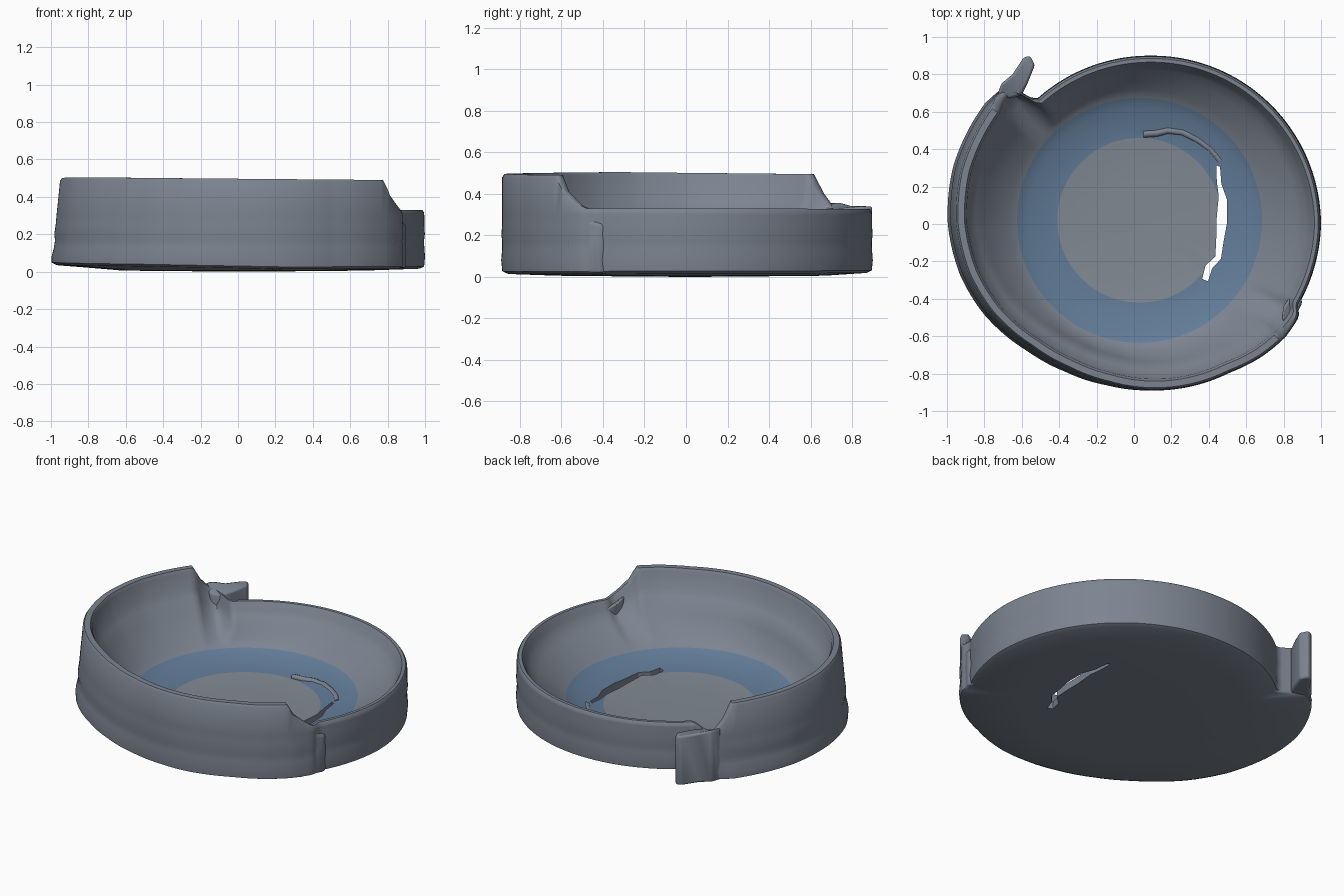
import bpy, bmesh, math
from mathutils import Vector

if "Cube" in bpy.data.objects:
    bpy.data.objects.remove(bpy.data.objects["Cube"])

N = 240
RIM_C, FLOOR_C = Vector((0.09, 0.0)), Vector((0.03, 0.02))

# angle in degrees -> outer radius, rim height and height of the lower edge
RADIUS = [(0, .91), (90, .90), (133, .905), (136, 1.07), (144, 1.10), (164, 1.105),
          (180, 1.09), (195, 1.06), (208, 1.02), (226, .95), (240, .915), (255, .895), (270, .89),
          (298, .90), (310, .925), (320, .94), (328, .935), (331, .90), (360, .91)]
HEIGHT = [(0, .33), (134, .325), (138, .34), (141, .40), (144, .495), (200, .505), (318.5, .49),
          (320.5, .42), (325, .36), (328, .33), (360, .33)]
BASE = [(0, .02), (130, .025), (180, .042), (230, .032), (280, .018), (360, .02)]


def lerp(keys, a):
    for (a0, v0), (a1, v1) in zip(keys, keys[1:]):
        if a <= a1:
            return v0 + (v1 - v0) * (a - a0) / (a1 - a0)
    return keys[-1][1]


def material(name, col):
    m = bpy.data.materials.new(name)
    m.diffuse_color = (*col, 1)
    m.use_nodes = True
    m.node_tree.nodes["Principled BSDF"].inputs["Base Color"].default_value = m.diffuse_color
    return m


def finish(bm, name, mats=()):
    bmesh.ops.recalc_face_normals(bm, faces=bm.faces[:])
    me = bpy.data.meshes.new(name)
    bm.to_mesh(me)
    bm.free()
    ob = bpy.data.objects.new(name, me)
    bpy.context.collection.objects.link(ob)
    for m in mats:
        me.materials.append(m)
    return ob


def smooth(ob):
    bpy.ops.object.select_all(action='DESELECT')
    ob.select_set(True)
    bpy.context.view_layer.objects.active = ob
    bpy.ops.object.shade_smooth_by_angle(angle=math.radians(50))


def section(a):
    """Radial cross-section from underside to floor: (radius, z, is_floor_centred)."""
    R, H, B = lerp(RADIUS, a), lerp(HEIGHT, a), lerp(BASE, a)
    high = max(0, min(1, (H - .33) / .16))
    lean = .045 * max(0, -math.cos(math.radians(a))) * high   # left wall tapers inwards
    w = .015 * high                                           # tall wall is a bit thicker
    return [(.35, .003, 1), (.65, .006, 1), (R - .03, B - .004, 0), (R - .005, B + .008, 0),
            (R - .1 * lean, .08, 0), (R - .004 - .3 * lean, .13, 0),
            (R - .005 - .4 * lean, .17, 0), (R - .001 - .4 * lean, .20, 0),
            (R - .004 - .5 * lean, .25, 0), (R - .004 - .6 * lean, .30, 0),
            (R - .005 - lean, H - .015, 0), (R - .015 - lean, H, 0),
            (R - .035 - lean - w, H, 0), (R - .047 - lean - w, H - .02, 0),
            (R - .06 - lean - w, .28 + .09 * high, 0),
            (R - .08 - lean - 2 * w, .25 + .09 * high, 0),
            (R - .125 - lean - 2 * w, .21 + .05 * high, 0),
            (.70, .135, 1), (.655, .105, 1), (.60, .08, 1), (.50, .06, 1), (.44, .05, 1), (.2, .045, 1)]


def prism(name, outline, z0, z1, mats=()):
    """Upright solid from an outline; z1 may be one height per point."""
    bm = bmesh.new()
    tops = z1 if isinstance(z1, list) else [z1] * len(outline)
    lo = [bm.verts.new((x, y, z0)) for x, y in outline]
    hi = [bm.verts.new((x, y, z)) for (x, y), z in zip(outline, tops)]
    n = len(lo)
    for i in range(n):
        j = (i + 1) % n
        bm.faces.new((lo[i], lo[j], hi[j], hi[i]))
    bm.faces.new(lo[::-1])
    bmesh.ops.triangulate(bm, faces=[bm.faces.new(hi)])
    return finish(bm, name, mats)


grey = material("weathered_grey_blue", (.20, .23, .28))
blue = material("faded_blue", (.12, .20, .31))
pale = material("worn_floor_grey", (.22, .25, .29))

# dish: underside, stepped spiral wall, rim, sloping bowl and floor in one skin
bm = bmesh.new()
rows = []
for i in range(N):
    a = 360 * i / N
    d = Vector((math.cos(math.radians(a)), math.sin(math.radians(a))))
    row = []
    for r, z, inner in section(a):
        p = (FLOOR_C if inner else RIM_C) + d * r
        row.append(bm.verts.new((p.x, p.y, z)))
    rows.append(row)
K = len(rows[0])
under = bm.verts.new((*FLOOR_C, .0))
top = bm.verts.new((*FLOOR_C, .045))
for i in range(N):
    a, b = rows[i], rows[(i + 1) % N]
    for k in range(K - 1):
        f = bm.faces.new((a[k], b[k], b[k + 1], a[k + 1]))
        f.material_index = 1 if K - 5 <= k < K - 2 else 2 if k >= K - 2 else 0
    bm.faces.new((under, b[0], a[0]))
    bm.faces.new((top, a[-1], b[-1])).material_index = 2
dish = finish(bm, "dish", (grey, blue, pale))

# narrow curved crack through the floor
mid = [(.45, .31), (.455, .22), (.475, .14), (.47, .02), (.46, -.08), (.45, -.18), (.40, -.23), (.38, -.30)]
wid = [.01, .012, .022, .028, .02, .015, .018, .016]
outline = [(x + w, y - w * .4) for (x, y), w in zip(mid, wid)]
outline += [(x - w, y + w * .4) for (x, y), w in zip(mid[::-1], wid[::-1])]
cutter = prism("crack_cutter", outline, -.1, .2)
cutter.hide_render = True
cutter.hide_set(True)
cut = dish.modifiers.new("crack", 'BOOLEAN')
cut.object, cut.operation, cut.solver = cutter, 'DIFFERENCE', 'EXACT'
smooth(dish)

# torn tabs at both ends of the tall wall
left_tab = prism("left_tab",
                 [(-.73, .69), (-.71, .75), (-.65, .80), (-.59, .89), (-.555, .90),
                  (-.53, .85), (-.57, .75), (-.60, .69), (-.66, .67)],
                 .03, [.36, .36, .345, .34, .34, .34, .33, .32, .32], (grey,))
right_tab = prism("right_tab",
                  [(.79, -.50), (.83, -.575), (.862, -.50), (.90, -.42), (.885, -.37), (.84, -.38), (.80, -.44)],
                  .02, [.33, .33, .28, .25, .25, .28, .31], (grey,))
for tab in (left_tab, right_tab):
    bev = tab.modifiers.new("soft_edges", 'BEVEL')
    bev.width, bev.segments = .012, 2
    smooth(tab)

# raised lip that continues the crack around the floor
cu = bpy.data.curves.new("floor_lip", 'CURVE')
cu.dimensions, cu.bevel_depth, cu.bevel_resolution, cu.use_fill_caps = '3D', .018, 2, True
sp = cu.splines.new('POLY')
path = [(.05, .48), (.12, .485), (.18, .50), (.26, .49), (.34, .45), (.41, .40), (.46, .34)]
sp.points.add(len(path) - 1)
for pt, (x, y) in zip(sp.points, path):
    pt.co = (x, y, .055, 1)
lip = bpy.data.objects.new("floor_lip", cu)
cu.materials.append(grey)
bpy.context.collection.objects.link(lip)
